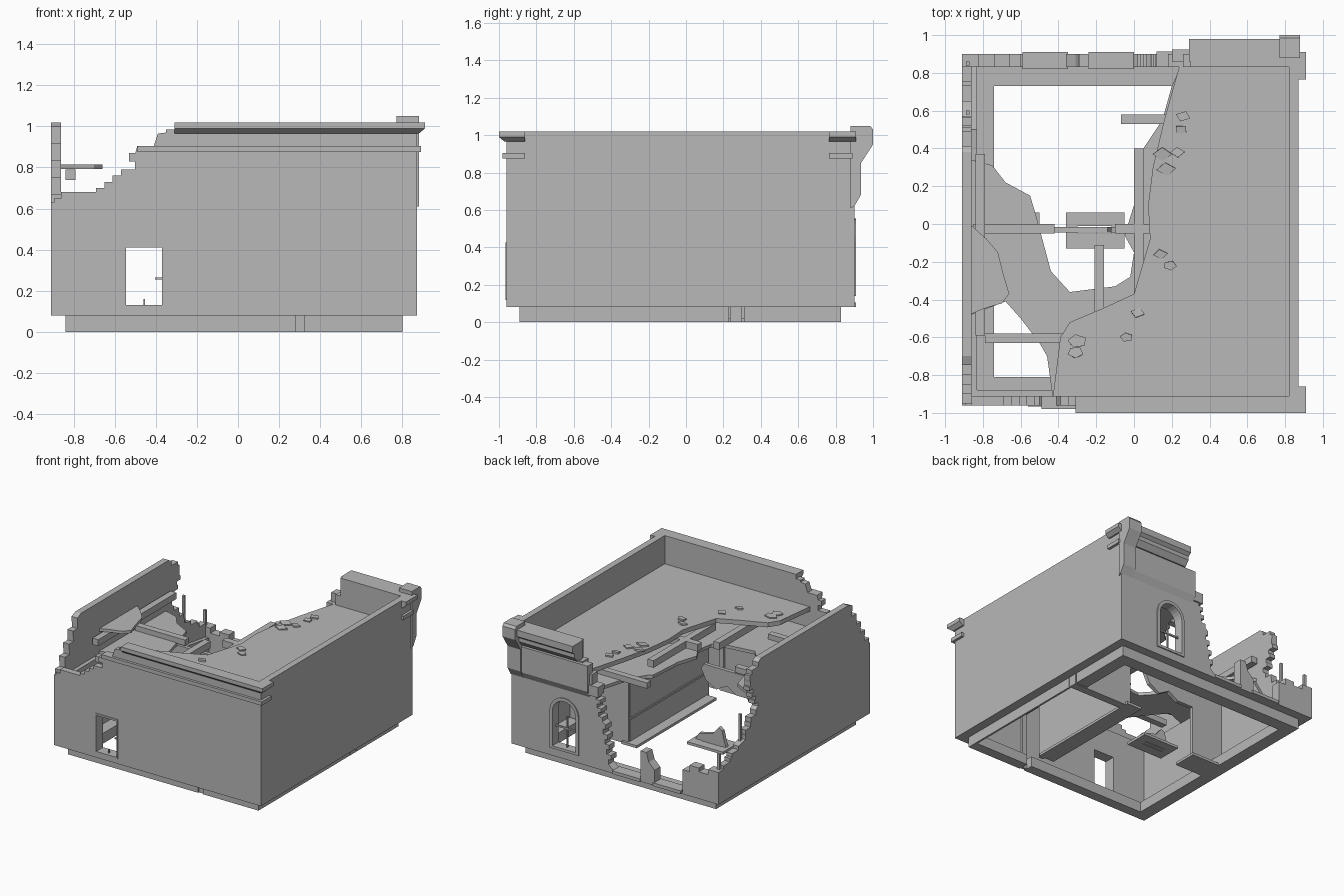
import bpy, bmesh, math, random
from mathutils import Matrix

random.seed(4)
cube = bpy.data.objects.get("Cube")
if cube:
    bpy.data.objects.remove(cube, do_unlink=True)

grey = bpy.data.materials.new("weathered grey")
grey.use_nodes = True
GREY = (0.48, 0.48, 0.48, 1)
grey.diffuse_color = GREY
grey.node_tree.nodes["Principled BSDF"].inputs["Base Color"].default_value = GREY


def add(name, mesh):
    mesh.materials.clear()
    mesh.materials.append(grey)
    ob = bpy.data.objects.new(name, mesh)
    bpy.context.collection.objects.link(ob)
    return ob


def box(name, xs, ys, zs):
    bm = bmesh.new()
    bmesh.ops.create_cube(bm, size=1)
    for v in bm.verts:
        for i, (a, b) in enumerate((xs, ys, zs)):
            v.co[i] = a if v.co[i] < 0 else b
    mesh = bpy.data.meshes.new(name)
    bm.to_mesh(mesh)
    bm.free()
    return add(name, mesh)


def panel(name, axis, span, outline, *holes):
    """Extrude a flat outline with holes along an axis between two positions."""
    curve = bpy.data.curves.new(name, 'CURVE')
    curve.dimensions = '2D'
    curve.fill_mode = 'BOTH'
    curve.extrude = (span[1] - span[0]) / 2
    for ring in (outline, *holes):
        spline = curve.splines.new('POLY')
        spline.points.add(len(ring) - 1)
        spline.use_cyclic_u = True
        for p, (u, v) in zip(spline.points, ring):
            p.co = (u, v, 0, 1)
    tmp = bpy.data.objects.new("helper", curve)
    bpy.context.collection.objects.link(tmp)
    graph = bpy.context.evaluated_depsgraph_get()
    graph.update()
    mesh = bpy.data.meshes.new_from_object(tmp.evaluated_get(graph))
    bpy.data.objects.remove(tmp, do_unlink=True)
    mesh.name = name
    mid = sum(span) / 2
    bm = bmesh.new()
    bm.from_mesh(mesh)
    for v in bm.verts:
        u, w, d = v.co
        d += mid
        v.co = {'x': (d, u, w), 'y': (u, d, w), 'z': (u, w, d)}[axis]
    bmesh.ops.remove_doubles(bm, verts=bm.verts, dist=1e-5)
    bmesh.ops.recalc_face_normals(bm, faces=bm.faces)
    for f in bm.faces:
        f.smooth = False
    bm.to_mesh(mesh)
    bm.free()
    return add(name, mesh)


def rect(u0, u1, v0, v1):
    return [(u0, v0), (u1, v0), (u1, v1), (u0, v1)]


def arch(u, half, v0, spring):
    """Round-headed opening."""
    arc = [(u + half * math.cos(math.pi * i / 12), spring + half * math.sin(math.pi * i / 12))
           for i in range(13)]
    return [(u - half, v0), (u + half, v0)] + arc


def bricks(a, b, n, tooth=0.014):
    """Broken masonry edge: toothed courses from point a to point b."""
    pts = []
    for i in range(n):
        u = a[0] + (b[0] - a[0]) * (i + 0.5) / n + (tooth if i % 2 else -tooth)
        for k in (i, i + 1):
            pts.append((u, a[1] + (b[1] - a[1]) * k / n))
    return pts


# Foundation ring with gaps where the partitions meet it, plus inner footings
for i, xs in enumerate(((-.84, .28), (.32, .80))):
    box(f"front_footing_{i}", xs, (-.89, -.81), (0, .08))
box("side_footing_front", (.785, .80), (-.85, .23), (0, .08))
box("side_footing_back", (.70, .80), (.31, .80), (0, .08))
box("back_footing", (-.84, .80), (.73, .83), (0, .08))
box("broken_side_footing", (-.84, -.74), (-.85, .80), (0, .08))
box("partition_footing", (.20, .33), (-.66, .32), (0, .02))
box("cross_footing", (-.75, -.50), (-.13, .06), (0, .02))
panel("stub_footing", 'z', (0, .02), rect(-.36, -.05, -.13, .06), rect(-.30, -.12, -.05, -.01))

# Front wall with its stepped broken top and window opening
opening = rect(-.545, -.37, .13, .41)
front_top = [(.87, 1.02), (-.31, 1.02), (-.31, .985), (-.35, .985), (-.35, .97), (-.39, .965),
             (-.41, .905), (-.49, .905), (-.50, .87), (-.53, .87), (-.53, .83), (-.50, .83),
             (-.50, .79), (-.57, .79), (-.57, .76), (-.61, .76), (-.61, .73), (-.65, .73),
             (-.65, .70), (-.69, .70), (-.69, .68), (-.86, .68), (-.86, .65), (-.895, .65),
             (-.895, .63), (-.91, .63)]
panel("front_wall", 'y', (-.96, -.91), [(-.91, .08), (.87, .08)] + front_top, opening)
panel("front_lining", 'y', (-.91, -.88), rect(-.86, .83, .08, .62), opening)
panel("front_window_frame", 'y', (-.965, -.956), rect(-.56, -.36, .12, .425), opening)
box("front_window_catch", (-.405, -.37), (-.94, -.93), (.255, .265))
box("front_window_stub", (-.46, -.452), (-.94, -.93), (.13, .16))

# Solid side wall
box("solid_side_wall", (.82, .87), (-.96, .90), (.08, 1.02))
box("solid_side_lining", (.79, .82), (-.88, .84), (.08, .62))

# Ruined side wall
ruin = [(-.96, .08), (-.96, .63)] + bricks((-.95, .63), (-.72, 1.0), 9) + [(-.70, 1.02), (.38, 1.02)]
ruin += bricks((.40, 1.0), (.55, .90), 3) + bricks((.53, .88), (.42, .66), 7)
ruin += bricks((.44, .64), (.60, .46), 5) + bricks((.64, .44), (.85, .33), 4) + [(.90, .32), (.90, .08)]
panel("ruined_side_wall", 'x', (-.91, -.86), ruin)
panel("ruined_side_lining", 'x', (-.86, -.83),
      [(-.91, .08), (-.91, .62), (.33, .62), (.40, .50), (.50, .30), (.84, .25), (.84, .08)])
box("side_wall_post", (-.89, -.87), (.58, .60), (.40, .66))
box("corner_post", (-.89, -.87), (.84, .86), (.30, .45))
box("wall_ledger", (-.84, -.79), (-.59, .37), (.74, .79))

# Back wall: arched window side, low broken side
back = [(.87, .08), (.87, 1.02), (.30, 1.02), (.30, .88), (.26, .88), (.26, .80), (.18, .80), (.18, .72),
        (.12, .72), (.12, .70)]
back += bricks((.14, .68), (.10, .46), 7) + bricks((.08, .44), (.02, .14), 8)
back += [(-.02, .09), (-.24, .09), (-.24, .32), (-.29, .32), (-.31, .25), (-.36, .20), (-.36, .09),
         (-.60, .09), (-.60, .27), (-.66, .27), (-.66, .32), (-.74, .32), (-.74, .29), (-.82, .29),
         (-.82, .33), (-.91, .33), (-.91, .08)]
window = arch(.415, .10, .16, .43)
panel("back_wall", 'y', (.83, .90), back, window)
panel("arch_trim", 'y', (.899, .908), arch(.415, .125, .14, .43), window)
box("arch_mullion", (.410, .420), (.86, .872), (.16, .40))
box("arch_transom", (.315, .515), (.86, .872), (.30, .312))
for i, xs in enumerate(((-.59, -.35), (-.24, .0))):
    box(f"broken_window_sill_{i}", xs, (.82, .91), (.08, .105))

# Front cornice and corner returns, tapered underneath
panel("front_cornice", 'x', (-.31, .87),
      [(-.91, 1.02), (-1.0, 1.02), (-1.0, .99), (-.97, .965), (-.91, .965)])
box("front_trim", (-.49, .89), (-.98, -.95), (.875, .905))
for end, ys in (("front", (-1.0, -.86)), ("back", (.765, .91))):
    box(end + "_cornice_return", (.82, .91), ys, (.99, 1.02))
    taper = box(end + "_cornice_taper", (.82, .91), ys, (.965, .99))
    for v in taper.data.vertices:
        if v.co.z < .97:
            v.co.x = min(v.co.x, .88)
            v.co.y = max(v.co.y, -.97)
    box(end + "_trim_return", (.86, .89), (max(ys[0], -.98), min(ys[1], .89)), (.875, .905))

# Back cornice layers and the corner bracket
panel("back_cornice", 'x', (.29, .80),
      [(.86, 1.02), (.98, 1.02), (.98, .97), (.955, .95), (.955, .92), (.92, .88), (.86, .88)])
panel("back_frieze", 'x', (.20, .80), [(.86, .87), (.925, .87), (.925, .67), (.90, .62), (.86, .62)])
box("broken_frieze_end", (.12, .21), (.86, .912), (.64, .72))
panel("corner_bracket", 'x', (.77, .88),
      [(.88, .61), (.90, .62), (.935, .68), (.935, .85), (1.0, .95), (1.0, 1.03), (.985, 1.05), (.88, 1.05)])

# Roof slab, surviving roof scrap and the torn ceiling below
panel("roof_slab", 'z', (.765, .80),
      [(.83, -.92), (.83, .87), (.25, .87), (.21, .73), (.16, .55), (.10, .30), (.075, .10), (.085, -.08),
       (0, -.37), (-.15, -.44), (-.34, -.52), (-.39, -.60), (-.43, -.92)])
panel("roof_scrap", 'z', (.793, .815),
      [(-.87, .0), (-.78, -.08), (-.72, -.15), (-.69, -.27), (-.66, -.37), (-.70, -.42), (-.80, -.45), (-.87, -.48)])
panel("torn_ceiling", 'z', (.615, .64),
      [(-.86, .34), (-.75, .31), (-.68, .22), (-.55, .15), (-.52, .05), (-.48, -.10), (-.44, -.25),
       (-.34, -.36), (-.10, -.33), (-.02, -.28), (0, -.15), (-.05, -.06), (0, .10), (.02, .38), (.05, .40),
       (.15, .55), (.20, .73), (.25, .84), (.83, .84), (.83, -.92), (-.43, -.92), (-.46, -.70),
       (-.50, -.63), (-.60, -.50), (-.68, -.41), (-.86, -.48)])

# Exposed beams: low ceiling joists, then rafters under the roof
for i, (xs, ys) in enumerate((((-.85, -.42), (-.05, 0)), ((-.79, -.30), (-.63, -.58)),
                              ((-.07, .60), (.53, .58)))):
    box(f"ceiling_joist_{i}", xs, ys, (.635, .68))
for i, (xs, ys) in enumerate((((-.10, .60), (-.05, 0)), ((-.21, -.16), (-.80, -.11)),
                              ((0, .05), (-.37, .40)))):
    box(f"rafter_{i}", xs, ys, (.71, .765))

# Inner partitions around the intact corner room, with a doorway by the front
panel("long_partition", 'x', (.28, .32),
      [(-.88, .62), (-.88, .0), (-.86, .0), (-.86, .45), (-.68, .45), (-.68, .0), (.29, .0), (.29, .62)])
box("corner_room_partition", (.285, .80), (.235, .30), (0, .62))
box("long_partition_rail", (.272, .28), (-.68, .29), (.19, .205))
panel("cross_partition", 'y', (-.045, -.015),
      [(-.84, .0), (-.56, .0), (-.56, .45), (-.42, .45), (-.34, .50),
       (-.25, .45), (-.16, .50), (-.12, .58), (-.14, .62), (-.84, .62)])
panel("partition_stub", 'y', (-.045, -.015),
      [(-.34, .0), (-.06, .0), (-.10, .07), (-.22, .10), (-.27, .16), (-.30, .14), (-.32, .06)])

# Loose rubble lying on the roof
spots = [(.26, .57), (.25, .50), (.23, .38), (.15, .37), (.17, .29), (.14, -.16),
         (.19, -.22), (.02, -.47), (-.04, -.60), (-.30, -.62), (-.31, -.68)]
for i, (x, y) in enumerate(spots):
    n = random.choice((4, 5))
    r = random.uniform(.035, .055)
    turn = random.uniform(0, 6)
    ring = [(r * math.cos(turn + k * math.tau / n), r * .7 * math.sin(turn + k * math.tau / n)) for k in range(n)]
    shard = panel(f"rubble_{i}", 'z', (-.006, .006), ring)
    tilt = Matrix.Rotation(random.uniform(-.15, .15), 4, 'X')
    shard.matrix_world = Matrix.Translation((x, y, .804)) @ tilt
